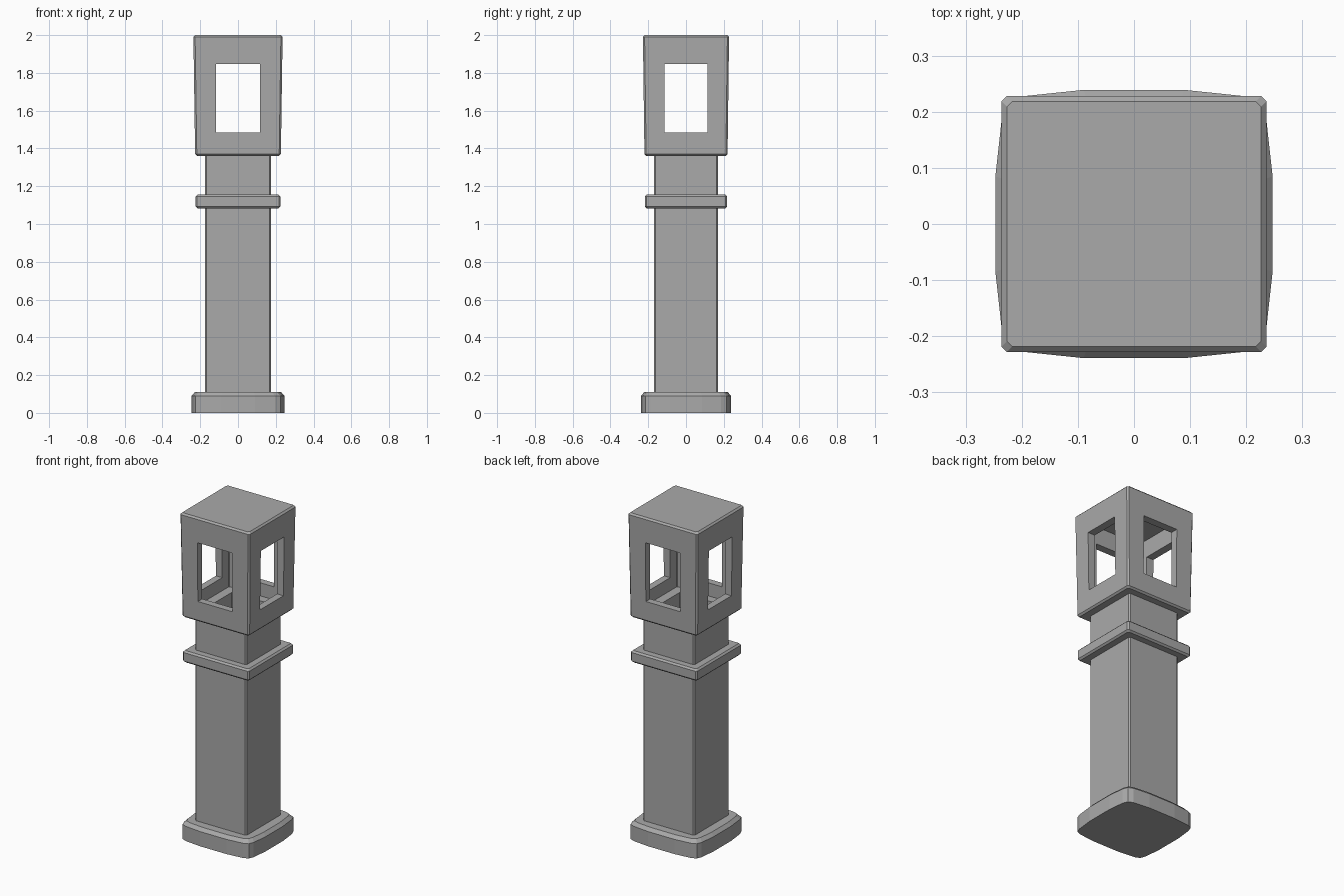
import bpy
import bmesh

default = bpy.data.objects.get("Cube")
if default:
    bpy.data.objects.remove(default, do_unlink=True)

stone = bpy.data.materials.new("grey_stone")
stone.use_nodes = True
stone.diffuse_color = (0.4, 0.4, 0.4, 1)
stone.node_tree.nodes["Principled BSDF"].inputs["Base Color"].default_value = (0.4, 0.4, 0.4, 1)

WALL = 0.045


def loft(name, rings):
    """Join outlines of equal point count, bottom to top, and cap both ends."""
    bm = bmesh.new()
    loops = [[bm.verts.new((x, y, z)) for x, y in outline] for outline, z in rings]
    n = len(loops[0])
    for low, high in zip(loops, loops[1:]):
        for i in range(n):
            j = (i + 1) % n
            bm.faces.new((low[i], low[j], high[j], high[i]))
    bm.faces.new(loops[0][::-1])
    bm.faces.new(loops[-1])
    bmesh.ops.recalc_face_normals(bm, faces=bm.faces)
    mesh = bpy.data.meshes.new(name)
    bm.to_mesh(mesh)
    bm.free()
    mesh.materials.append(stone)
    obj = bpy.data.objects.new(name, mesh)
    bpy.context.collection.objects.link(obj)
    return obj


def square(hx, hy, c=0.009):
    """Rectangle with chamfered corners."""
    return [(hx, -hy + c), (hx, hy - c), (hx - c, hy), (-hx + c, hy),
            (-hx, hy - c), (-hx, -hy + c), (-hx + c, -hy), (hx - c, -hy)]


def bowed(inset):
    """Square with bowed sides and rounded corners, mirrored from one corner."""
    corner = [(0.247, 0.085), (0.236, 0.185), (0.224, 0.215), (0.195, 0.228), (0.09, 0.239)]
    k = 1 - inset / 0.24
    q = [(x * k, y * k) for x, y in corner]
    flip = q[::-1]
    return (q + [(-x, y) for x, y in flip] + [(-x, -y) for x, y in q]
            + [(x, -y) for x, y in flip])


def block(name, low, high, z0, z1, b=0.01):
    """Chamfered block, from half sizes at the bottom and the top."""
    return loft(name, [(square(low[0] - b, low[1] - b), z0), (square(*low), z0 + b),
                       (square(*high), z1 - b), (square(high[0] - b, high[1] - b), z1)])


def cutter(name, hx, hy, z0, z1):
    obj = loft(name, [(square(hx, hy, 0.004), z0), (square(hx, hy, 0.004), z1)])
    obj.hide_render = True
    return obj


def carve(target, cutters):
    bpy.context.view_layer.objects.active = target
    for c in cutters:
        mod = target.modifiers.new("cut", 'BOOLEAN')
        mod.operation = 'DIFFERENCE'
        mod.solver = 'EXACT'
        mod.object = c
        bpy.ops.object.modifier_apply(modifier=mod.name)


# Plinth, hollow shaft and collar
loft("base", [(bowed(0), 0), (bowed(0), 0.09), (bowed(0.018), 0.11)])
shaft = loft("shaft", [(square(0.175, 0.17), 0.1), (square(0.175, 0.17), 1.365)])
block("collar", (0.225, 0.218), (0.225, 0.218), 1.083, 1.155)

# Lantern head with a window in each side and a hollow inside
head = block("lantern_head", (0.227, 0.22), (0.236, 0.228), 1.36, 2.0)

bore = cutter("bore_cutter", 0.175 - WALL, 0.17 - WALL, 0.15, 1.5)
cavity = cutter("cavity_cutter", 0.231 - WALL, 0.224 - WALL, 1.36 + WALL, 2 - WALL)
window_front = cutter("front_window_cutter", 0.117, 0.5, 1.485, 1.847)
window_side = cutter("side_window_cutter", 0.5, 0.113, 1.485, 1.847)
carve(shaft, [bore])
carve(head, [cavity, bore, window_front, window_side])
for helper in (bore, cavity, window_front, window_side):
    bpy.data.objects.remove(helper, do_unlink=True)
